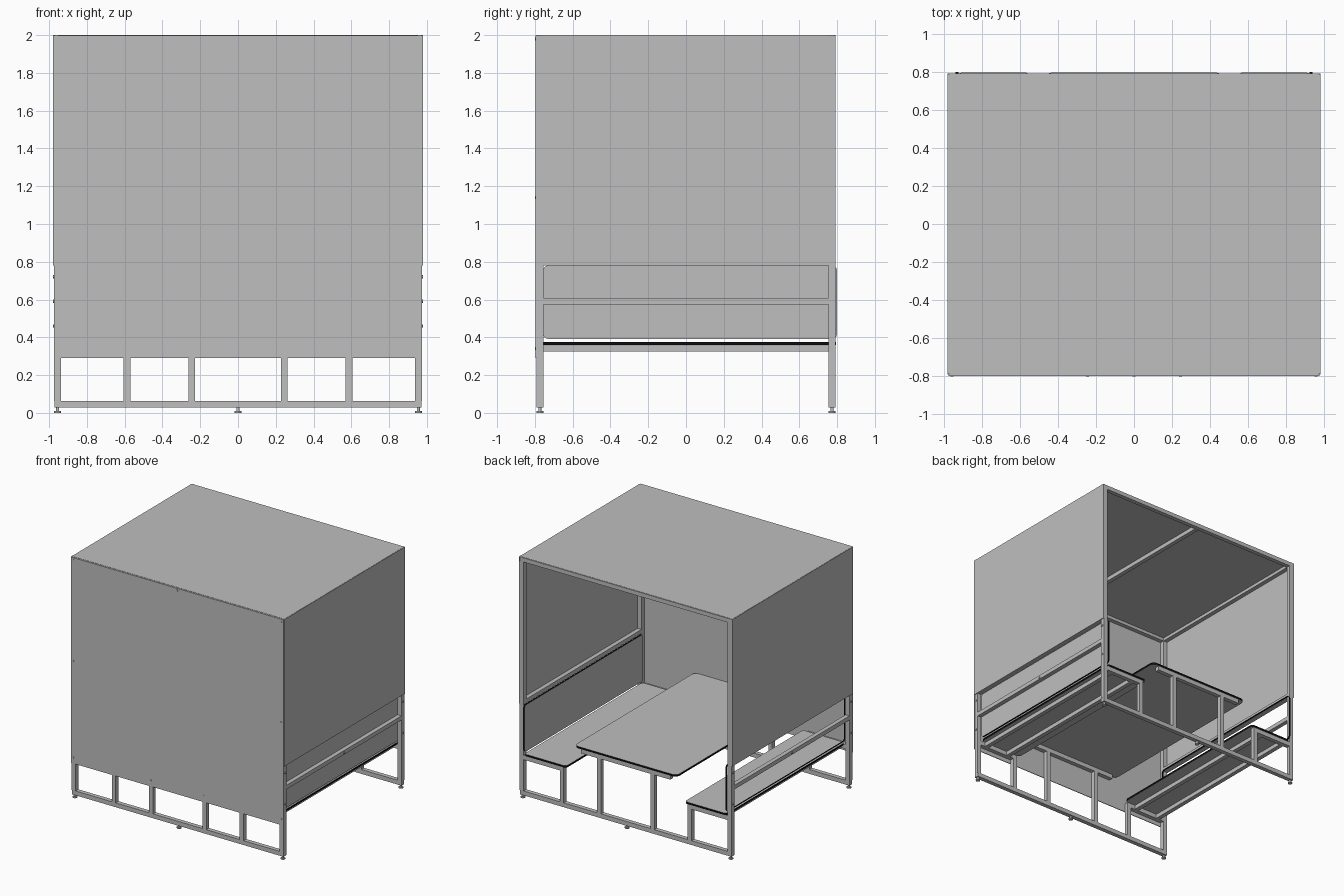
import bpy, bmesh
from mathutils import Vector

cube = bpy.data.objects.get("Cube")
if cube:
    bpy.data.objects.remove(cube, do_unlink=True)


def material(name, rgb):
    m = bpy.data.materials.new(name)
    m.use_nodes = True
    m.diffuse_color = (*rgb, 1)
    m.node_tree.nodes["Principled BSDF"].inputs["Base Color"].default_value = (*rgb, 1)
    return m


GREY = material("light grey", (0.52, 0.52, 0.52))
BLACK = material("black edging", (0.004, 0.004, 0.004))


def finish(name, bm, mats):
    me = bpy.data.meshes.new(name)
    bm.to_mesh(me)
    bm.free()
    for m in mats:
        me.materials.append(m)
    ob = bpy.data.objects.new(name, me)
    bpy.context.collection.objects.link(ob)
    return ob


def block(bm, lo, hi):
    lo, hi = Vector(lo), Vector(hi)
    verts = bmesh.ops.create_cube(bm, size=1)["verts"]
    for v in verts:
        v.co = (lo + hi) / 2 + v.co * (hi - lo)
    return verts


def box(name, lo, hi):
    bm = bmesh.new()
    block(bm, lo, hi)
    return finish(name, bm, [GREY])


def board(name, lo, hi, axis, faced=True, radius=0.025):
    """Board with rounded corners and black edging; axis is its thin direction."""
    bm = bmesh.new()
    block(bm, lo, hi)
    edges = [e for e in bm.edges
             if abs((e.verts[0].co - e.verts[1].co).normalized()[axis]) > 0.9]
    bmesh.ops.bevel(bm, geom=edges, offset=radius, segments=4,
                    profile=0.5, affect="EDGES")
    bm.normal_update()
    broad = [f for f in bm.faces if abs(f.normal[axis]) > 0.9]
    for f in bm.faces:
        f.material_index = 0 if f in broad else 1
    if not faced:
        bmesh.ops.delete(bm, geom=broad, context="FACES")
    return finish(name, bm, [GREY, BLACK])


def cylinder(name, centre, radius, depth, axis=2, sides=12):
    bm = bmesh.new()
    bmesh.ops.create_cone(bm, cap_ends=True, segments=sides, radius1=radius,
                          radius2=radius, depth=depth)
    for v in bm.verts:
        x, y, z = v.co
        v.co = Vector(((z, x, y), (y, z, x), (x, y, z))[axis]) + Vector(centre)
    return finish(name, bm, [GREY])


# Welded end frames, front and back
T = 0.036          # tube width
PX, PY = 0.955, 0.773
H = T / 2
for end, s in (("front", -1), ("back", 1)):
    y0, y1 = s * PY - H, s * PY + H
    box(end + "_floor_rail", (-0.972, y0, 0.028), (0.972, y1, 0.064))
    box(end + "_top_rail", (-0.972, y0, 1.964), (0.972, y1, 1.998))
    box(end + "_table_beam", (-0.41, y0, 0.518), (0.41, y1, 0.554))
    for side, d in (("left", 1), ("right", -1)):
        tag = f"{end}_{side}_"
        box(tag + "post", (d * PX - H, y0, 0.064), (d * PX + H, y1, 1.964))
        box(tag + "bench_leg", (d * 0.587 - H, y0, 0.064), (d * 0.587 + H, y1, 0.324))
        box(tag + "table_leg", (d * 0.245 - H, y0, 0.064), (d * 0.245 + H, y1, 0.518))
        xs = sorted((d * 0.569, d * (PX - H)))
        box(tag + "bench_beam", (xs[0], y0, 0.324), (xs[1], y1, 0.36))
        # Rounded corner caps on the top rail
        cylinder(tag + "corner_cap", (d * 0.961, s * PY, 1.992), H, 0.016)
    for x in (-PX, 0, PX):
        cylinder(end + "_foot_pad", (x, s * PY, 0.005), 0.018, 0.01)
        cylinder(end + "_foot_stem", (x, s * PY, 0.019), 0.008, 0.02)

# Side rails joining the end frames
inner = PY - H
for side, d in (("left", 1), ("right", -1)):
    for name, x, z in (("roof_rail", PX, 1.964), ("panel_rail", PX, 0.78),
                       ("back_rail", PX, 0.574), ("bench_outer_rail", 0.88, 0.324),
                       ("bench_inner_rail", 0.66, 0.324)):
        box(f"{side}_{name}", (d * x - H, -inner, z), (d * x + H, inner, z + T - 0.002))
box("roof_middle_rail", (-H, -inner, 1.955), (H, inner, 1.989))

# Wall and roof sheets
box("front_panel", (-0.974, -0.797, 0.29), (0.974, -0.791, 1.998))
box("roof_panel", (-0.976, -0.785, 1.99), (0.976, 0.785, 2.0))
for side, d in (("left", 1), ("right", -1)):
    xs = sorted((d * 0.973, d * 0.979))
    box(side + "_panel", (xs[0], -0.791, 0.78), (xs[1], 0.791, 1.998))

# Table, benches and back boards
board("table_top", (-0.47, -0.785, 0.554), (0.47, 0.795, 0.57), 2, radius=0.04)
for side, d in (("left", 1), ("right", -1)):
    xs = sorted((d * 0.545, d * 0.93))
    board(side + "_seat", (xs[0], -0.755, 0.36), (xs[1], 0.795, 0.376), 2)
    xs = sorted((d * 0.922, d * 0.936))
    board(side + "_back_board", (xs[0], -0.755, 0.392), (xs[1], 0.799, 0.78), 0,
          faced=(d == 1))

# Bolt heads
for x in (-PX, PX):
    for z in (0.34, 1.14, 1.98):
        cylinder("front_bolt", (x, -0.798, z), 0.008, 0.004, 1, 8)
for x, z in ((-0.245, 0.34), (0.245, 0.34), (0, 1.98)):
    cylinder("front_bolt", (x, -0.798, z), 0.008, 0.004, 1, 8)
for d in (1, -1):
    for y in (-PY, PY):
        for z in (0.46, 0.72):
            cylinder("side_bolt", (d * 0.975, y, z), 0.009, 0.008, 0, 8)
    cylinder("side_bolt", (d * 0.975, 0, 0.59), 0.009, 0.008, 0, 8)
